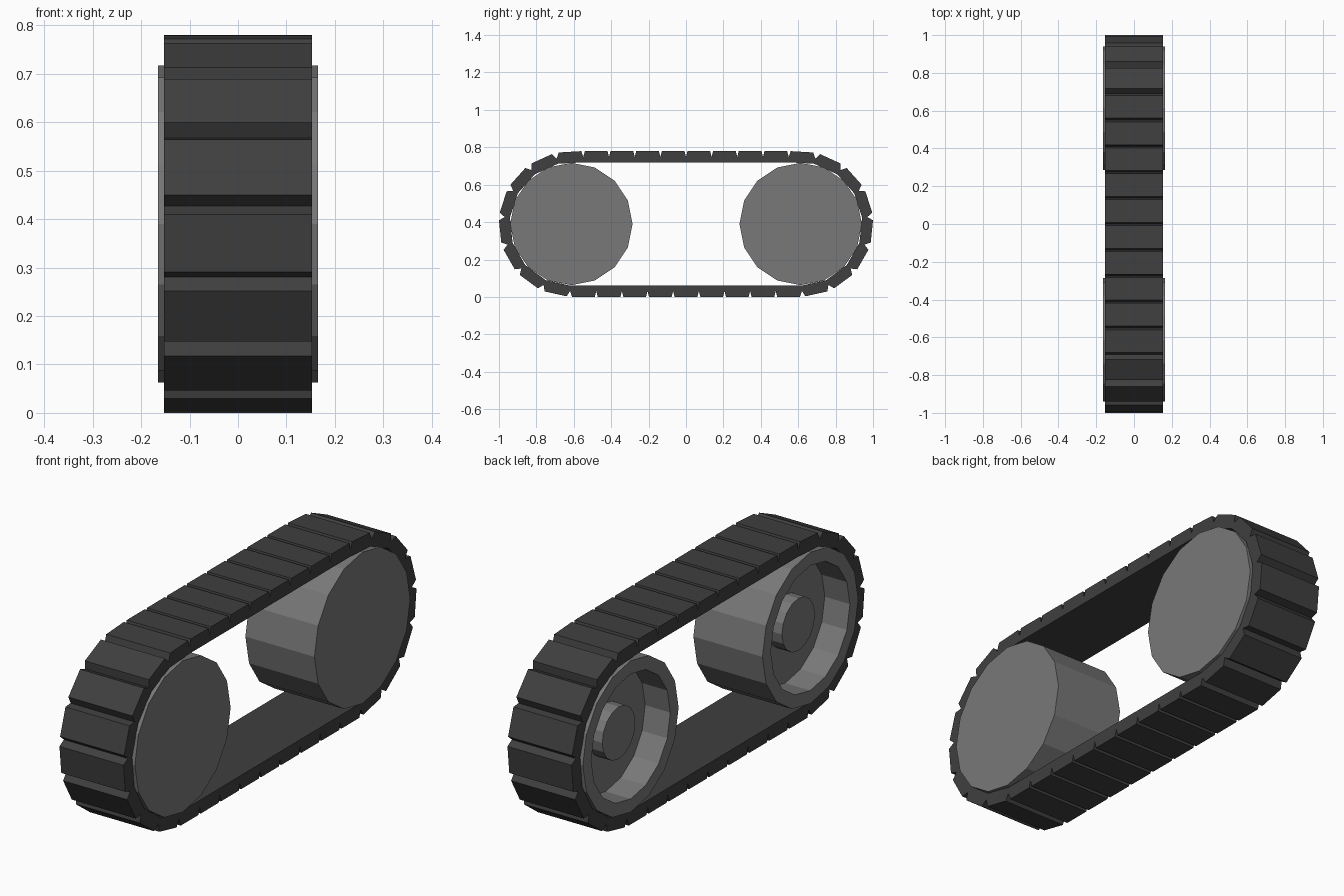
import bpy, bmesh, math
from mathutils import Vector

if "Cube" in bpy.data.objects:
    bpy.data.objects.remove(bpy.data.objects["Cube"])

R_IN, HALF, ZC = 0.33, 0.613, 0.39      # inner track radius, wheel offset, axle height
PLATES, THICK, HALF_W = 33, 0.06, 0.153


def material(name, v):
    m = bpy.data.materials.new(name)
    m.diffuse_color = (v, v, v, 1)
    m.use_nodes = True
    m.node_tree.nodes["Principled BSDF"].inputs["Base Color"].default_value = m.diffuse_color
    return m


def make_object(name, bm, mat):
    bmesh.ops.recalc_face_normals(bm, faces=bm.faces)
    me = bpy.data.meshes.new(name)
    bm.to_mesh(me)
    bm.free()
    me.materials.append(mat)
    ob = bpy.data.objects.new(name, me)
    bpy.context.collection.objects.link(ob)
    return ob


def track_point(s):
    """Point (y, z) on the inner stadium path, s measured from top centre."""
    arc = math.pi * R_IN
    s %= 4 * HALF + 2 * arc
    for length, kind in ((HALF, 0), (arc, 1), (2 * HALF, 2), (arc, 3), (HALF, 4)):
        if s <= length:
            break
        s -= length
    a = s / R_IN
    if kind == 0:
        return Vector((s, ZC + R_IN))
    if kind == 1:
        return Vector((HALF + R_IN * math.sin(a), ZC + R_IN * math.cos(a)))
    if kind == 2:
        return Vector((HALF - s, ZC - R_IN))
    if kind == 3:
        return Vector((-HALF - R_IN * math.sin(a), ZC - R_IN * math.cos(a)))
    return Vector((-HALF + s, ZC + R_IN))


dark = material("track_rubber", 0.05)
grey = material("wheel_grey", 0.19)

# Track belt: flat plates joined by V notches
pitch = (4 * HALF + 2 * math.pi * R_IN) / PLATES
joints = [track_point(i * pitch) for i in range(PLATES)]
dirs = [(joints[(i + 1) % PLATES] - joints[i]).normalized() for i in range(PLATES)]
norms = [Vector((-d.y, d.x)) for d in dirs]
bm = bmesh.new()


def pair(p):
    return [bm.verts.new((x, p.x, p.y)) for x in (-HALF_W, HALF_W)]


inner = [pair(j) for j in joints]
notch = [pair(j + (norms[i] + norms[i - 1]).normalized() * 0.028)
         for i, j in enumerate(joints)]
for i in range(PLATES):
    k = (i + 1) % PLATES
    a = pair(joints[i] + dirs[i] * 0.008 + norms[i] * THICK)
    b = pair(joints[k] - dirs[i] * 0.008 + norms[i] * THICK)
    for side in (0, 1):
        bm.faces.new([p[side] for p in (inner[i], inner[k], notch[k], b, a, notch[i])])
    for p, q in ((inner[i], inner[k]), (notch[i], a), (a, b), (b, notch[k])):
        bm.faces.new((p[0], q[0], q[1], p[1]))
make_object("track_belt", bm, dark)

# Wheels: 16-sided lathe, flat on +x, dished with a hub on -x
PROFILE = [(0.165, 0), (0.165, 0.327), (-0.165, 0.327), (-0.165, 0.27),
           (-0.045, 0.27), (-0.045, 0.113), (-0.108, 0.113), (-0.108, 0)]
for name, y in (("front_wheel", -HALF), ("rear_wheel", HALF)):
    bm = bmesh.new()
    vs = [bm.verts.new((x, r, 0)) for x, r in PROFILE]
    es = [bm.edges.new(e) for e in zip(vs, vs[1:])]
    bmesh.ops.spin(bm, geom=vs + es, cent=(0, 0, 0), axis=(1, 0, 0),
                   angle=2 * math.pi, steps=16)
    bmesh.ops.remove_doubles(bm, verts=bm.verts, dist=1e-4)
    make_object(name, bm, grey).location = (0, y, ZC)
